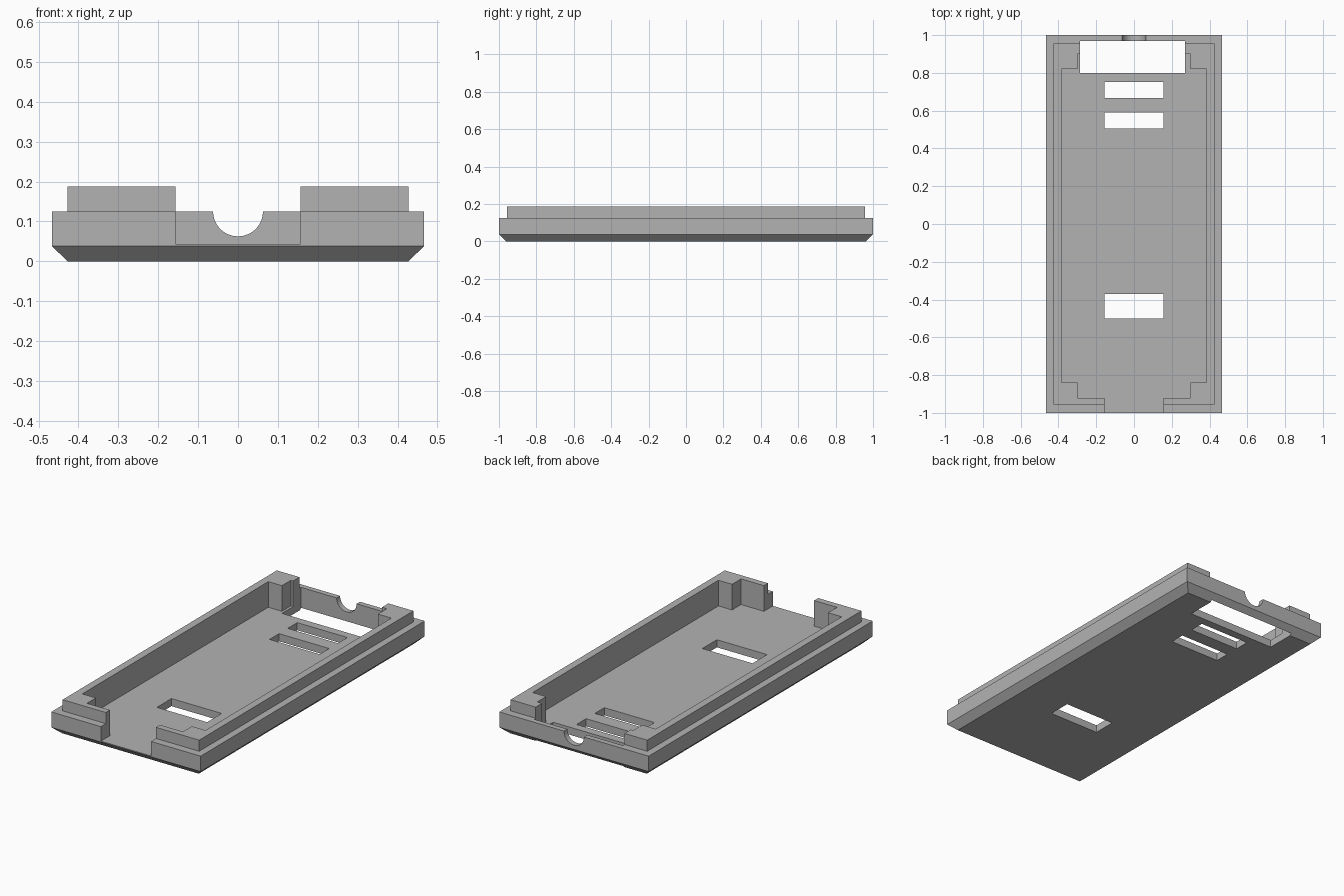
import bpy, bmesh

cube = bpy.data.objects.get("Cube")
if cube:
    bpy.data.objects.remove(cube, do_unlink=True)

grey = bpy.data.materials.new("plain grey")
grey.use_nodes = True
grey.diffuse_color = (0.45, 0.45, 0.45, 1)
grey.node_tree.nodes["Principled BSDF"].inputs["Base Color"].default_value = grey.diffuse_color

FLOOR, RIM, LIP = 0.043, 0.125, 0.188


def add_object(name, bm):
    bmesh.ops.recalc_face_normals(bm, faces=bm.faces)
    mesh = bpy.data.meshes.new(name)
    bm.to_mesh(mesh)
    bm.free()
    mesh.materials.append(grey)
    obj = bpy.data.objects.new(name, mesh)
    bpy.context.collection.objects.link(obj)
    return obj


def loft(name, rings):
    """Stack of rectangles (half width, front y, back y, z), capped at both ends."""
    bm = bmesh.new()
    loops = [[bm.verts.new(p) for p in ((-w, f, z), (w, f, z), (w, b, z), (-w, b, z))]
             for w, f, b, z in rings]
    for low, high in zip(loops, loops[1:]):
        for i in range(4):
            j = (i + 1) % 4
            bm.faces.new((low[i], low[j], high[j], high[i]))
    bm.faces.new(loops[0])
    bm.faces.new(loops[-1])
    return add_object(name, bm)


def box(name, x0, x1, y0, y1, z0, z1):
    bm = bmesh.new()
    bmesh.ops.create_cube(bm, size=1)
    for v in bm.verts:
        v.co = [lo + (c + 0.5) * (hi - lo)
                for c, lo, hi in zip(v.co, (x0, y0, z0), (x1, y1, z1))]
    return add_object(name, bm)


def cut(target, cutter):
    cutter.hide_render = True
    mod = target.modifiers.new("cut", 'BOOLEAN')
    mod.operation, mod.solver, mod.object = 'DIFFERENCE', 'EXACT', cutter
    bpy.context.view_layer.objects.active = target
    bpy.ops.object.modifier_apply(modifier=mod.name)
    bpy.data.objects.remove(cutter, do_unlink=True)


# Tray with chamfered base, stepped lip and hollow inside
tray = loft("case_tray", [
    (0.427, -0.96, 0.96, 0), (0.467, -1, 1, 0.038), (0.467, -1, 1, RIM),
    (0.427, -0.956, 0.956, RIM), (0.427, -0.956, 0.956, LIP),
    (0.385, -0.92, 0.90, LIP), (0.385, -0.92, 0.90, FLOOR)])

# Front opening down to the floor
cut(tray, box("front_opening", -0.157, 0.157, -1.1, -0.9, FLOOR, 0.3))

# Large rear port opening and the three floor slots
cut(tray, box("rear_opening", -0.285, 0.27, 0.80, 0.97, -0.1, 0.3))
for y0, y1 in ((0.668, 0.753), (0.505, 0.59), (-0.5, -0.37)):
    cut(tray, box("floor_slot", -0.157, 0.157, y0, y1, -0.1, 0.1))

# Round cable notch in the rear wall
bpy.ops.mesh.primitive_cylinder_add(vertices=48, radius=0.0625, depth=0.2,
                                    location=(0, 1, RIM), rotation=(1.5707963, 0, 0))
cut(tray, bpy.context.object)

# Corner posts
for side, left, right in (("right", -0.385, -0.3), ("left", 0.3, 0.385)):
    box("front_post_" + side, left, right, -0.92, -0.84, FLOOR, LIP)
    box("rear_post_" + side, left, right, 0.82, 0.90, FLOOR, LIP)
